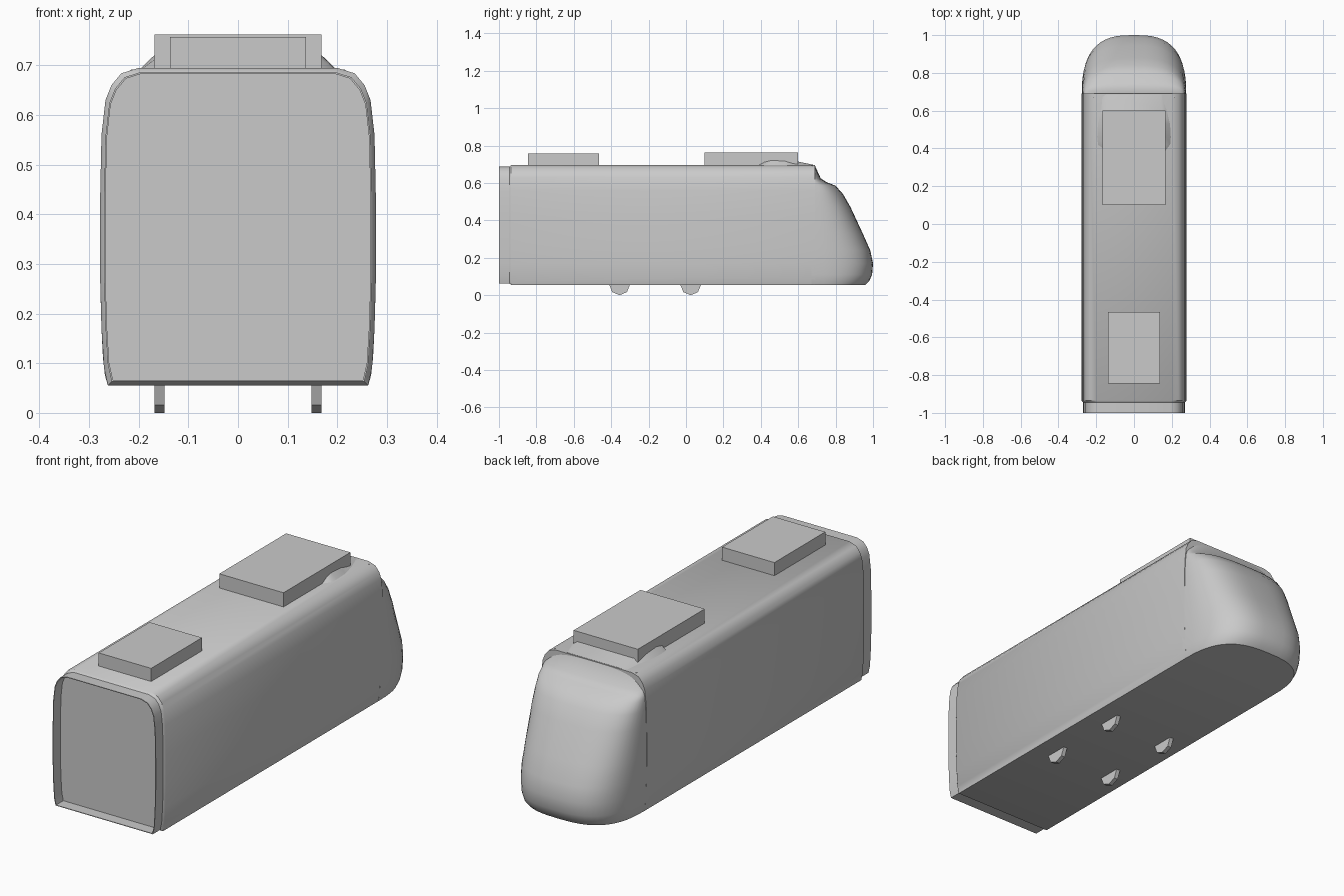
import bpy
import bmesh
import math

cube = bpy.data.objects.get("Cube")
if cube:
    bpy.data.objects.remove(cube)

grey = bpy.data.materials.new("plain_grey")
grey.use_nodes = True
grey.diffuse_color = (0.59, 0.59, 0.59, 1)
grey.node_tree.nodes["Principled BSDF"].inputs["Base Color"].default_value = grey.diffuse_color


def finish(name, bm, angle=None):
    bmesh.ops.recalc_face_normals(bm, faces=bm.faces)
    mesh = bpy.data.meshes.new(name)
    bm.to_mesh(mesh)
    bm.free()
    mesh.materials.append(grey)
    obj = bpy.data.objects.new(name, mesh)
    bpy.context.collection.objects.link(obj)
    if angle:
        bpy.ops.object.select_all(action="DESELECT")
        obj.select_set(True)
        bpy.context.view_layer.objects.active = obj
        bpy.ops.object.shade_smooth_by_angle(angle=math.radians(angle))
    return obj


def loft(name, rings, angle=None, caps=True):
    """Skin a list of closed rings with equal point counts."""
    bm = bmesh.new()
    loops = [[bm.verts.new(p) for p in ring] for ring in rings]
    n = len(loops[0])
    for a, b in zip(loops, loops[1:]):
        for i in range(n):
            j = (i + 1) % n
            bm.faces.new((a[i], a[j], b[j], b[i]))
    if caps:
        bm.faces.new(loops[0])
        bm.faces.new(loops[-1])
    return finish(name, bm, angle)


def box(name, half_width, y0, y1, z0, z1):
    ring = [(-half_width, y0), (half_width, y0), (half_width, y1), (-half_width, y1)]
    return loft(name, [[(x, y, z) for x, y in ring] for z in (z0, z1)])


# Body cross-section, right half from the floor up
half = [(0.262, 0.055), (0.270, 0.09), (0.275, 0.17), (0.278, 0.28), (0.278, 0.42),
        (0.275, 0.56), (0.267, 0.63), (0.255, 0.66), (0.235, 0.684), (0.2, 0.695)]
section = half + [(-x, z) for x, z in reversed(half)]


def body_ring(y, inset=0.0):
    sx, sz, mid = 1 - inset / 0.278, 1 - inset / 0.32, 0.375
    return [(x * sx, y, mid + (z - mid) * sz) for x, z in section]


loft("body", [body_ring(-0.945, 0.008), body_ring(-0.935), body_ring(0.69)], 40)

# Thin open frame around the recessed end panel
loft("end_frame", [body_ring(-0.94, 0.008), body_ring(-1, 0.008),
                   body_ring(-1, 0.011), body_ring(-0.946, 0.011)], 40, caps=False)

# Rounded nose: height, half width, reach
levels = [(0.055, 0.262, 0.96), (0.075, 0.268, 0.98), (0.11, 0.272, 0.995),
          (0.17, 0.275, 1.0), (0.24, 0.277, 0.985), (0.33, 0.277, 0.945),
          (0.47, 0.276, 0.88), (0.54, 0.273, 0.84), (0.585, 0.27, 0.80),
          (0.605, 0.268, 0.75), (0.625, 0.264, 0.72), (0.692, 0.215, 0.69)]


def nose_ring(z, width, reach, steps=28, back=0.67, power=2 / 2.8):
    ring = []
    for i in range(steps + 1):
        t = math.pi * i / steps
        c, s = math.cos(t), max(math.sin(t), 0)
        ring.append((math.copysign(abs(c) ** power, c) * width,
                     back + (reach - back) * s ** power, z))
    return ring


loft("nose", [nose_ring(*level) for level in levels], 40)

# Roof units
box("front_roof_unit", 0.137, -0.845, -0.465, 0.69, 0.757)
box("rear_roof_unit", 0.168, 0.10, 0.60, 0.69, 0.762)

# Low fairing under the rear roof unit: y, base half width, top height
fairing = [(0.38, 0.165, 0.696), (0.42, 0.195, 0.714), (0.46, 0.198, 0.721),
           (0.53, 0.194, 0.72), (0.60, 0.178, 0.714), (0.685, 0.17, 0.696)]
loft("roof_fairing", [[(-w, y, 0.692), (w, y, 0.692), (w - 0.03, y, h), (0.03 - w, y, h)]
                      for y, w, h in fairing], 30)

# Wheels, mostly hidden in the floor
for side, x in (("left", 0.158), ("right", -0.158)):
    for place, y in (("front", -0.355), ("rear", 0.025)):
        rim = [(y + 0.055 * math.sin(math.tau * i / 8),
                0.055 - 0.055 * math.cos(math.tau * i / 8)) for i in range(8)]
        loft(f"{place}_{side}_wheel", [[(x + d, v, z) for v, z in rim] for d in (-0.01, 0.01)])
